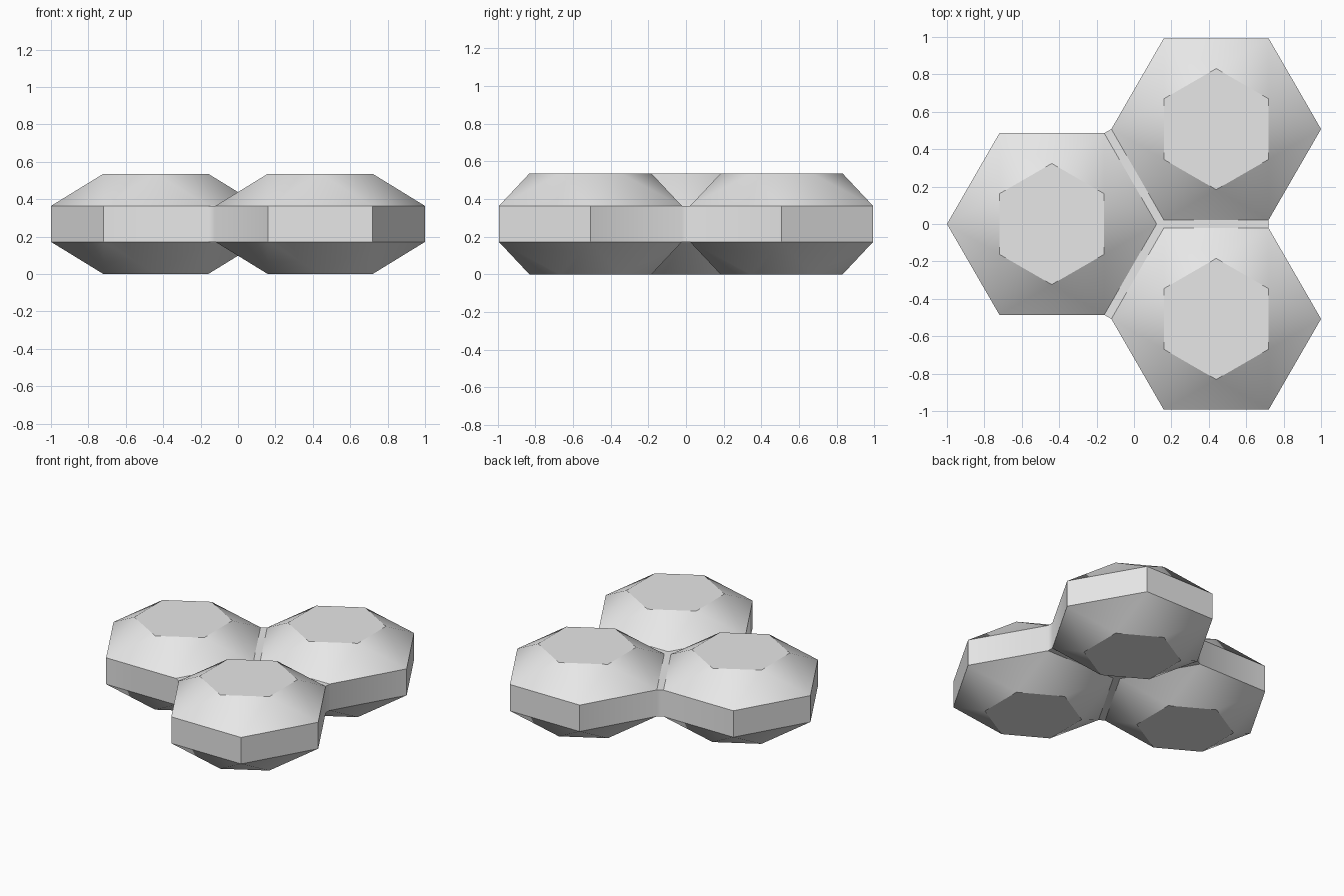
import bpy
import bmesh
from math import sin, cos, radians, sqrt

cube = bpy.data.objects.get("Cube")
if cube:
    bpy.data.objects.remove(cube, do_unlink=True)

# Overall proportions
SPACING = 1.015                       # distance between neighbouring cells
OFFSET = SPACING * sqrt(3) / 4        # cell centre distance from x = 0
RADIUS = 1 - OFFSET                   # belt hexagon
CAP = RADIUS / sqrt(3)                # flat hexagon, turned by 30 degrees
HEIGHT, CAP_RISE = 0.536, 0.172
MIDDLE_X = SPACING / sqrt(3) - OFFSET  # shared centre of the cluster

grey = bpy.data.materials.new("grey")
grey.use_nodes = True
grey.diffuse_color = (0.8, 0.8, 0.8, 1)
grey.node_tree.nodes["Principled BSDF"].inputs["Base Color"].default_value = (0.8, 0.8, 0.8, 1)

bm = bmesh.new()


def ring(cx, cy, radius, start, z):
    angles = [radians(start + 60 * k) for k in range(6)]
    return [bm.verts.new((cx + radius * cos(a), cy + radius * sin(a), z)) for a in angles]


def cell(direction):
    """Faceted hexagonal cell whose first belt corner points at the cluster centre."""
    a = radians(direction)
    cx = MIDDLE_X + SPACING / sqrt(3) * cos(a)
    cy = SPACING / sqrt(3) * sin(a)
    inward = direction + 180
    belts = []
    for belt_z, cap_z in ((CAP_RISE, 0), (HEIGHT - CAP_RISE, HEIGHT)):
        belt = ring(cx, cy, RADIUS, inward, belt_z)
        cap = ring(cx, cy, CAP, inward + 30, cap_z)
        bm.faces.new(cap)
        # Alternating triangles between belt and flat cap
        for k in range(6):
            n = (k + 1) % 6
            bm.faces.new((belt[k], belt[n], cap[k]))
            bm.faces.new((cap[k], belt[n], cap[n]))
        belts.append(belt)
    # Upright sides, left open where a link joins the next cell
    low, high = belts
    for k in range(1, 5):
        bm.faces.new((low[k], low[k + 1], high[k + 1], high[k]))
    return belts


cells = [cell(direction) for direction in (60, 180, 300)]

# Thin links between neighbouring cells
for i in range(3):
    here, there = cells[i], cells[(i + 1) % 3]
    for level in range(2):
        p, q = here[level], there[level]
        bm.faces.new((p[0], p[5], q[1], q[0]))
    bm.faces.new((here[0][5], there[0][1], there[1][1], here[1][5]))

# Small triangle where the links meet
for level in range(2):
    bm.faces.new([c[level][0] for c in cells])

bmesh.ops.recalc_face_normals(bm, faces=bm.faces)
mesh = bpy.data.meshes.new("joined_cells")
bm.to_mesh(mesh)
bm.free()
mesh.materials.append(grey)
joined_cells = bpy.data.objects.new("joined_cells", mesh)
bpy.context.collection.objects.link(joined_cells)

# Soft facets on the slopes, crisp belt and cap edges
bpy.ops.object.select_all(action="DESELECT")
joined_cells.select_set(True)
bpy.context.view_layer.objects.active = joined_cells
bpy.ops.object.shade_smooth_by_angle(angle=radians(30.5))
